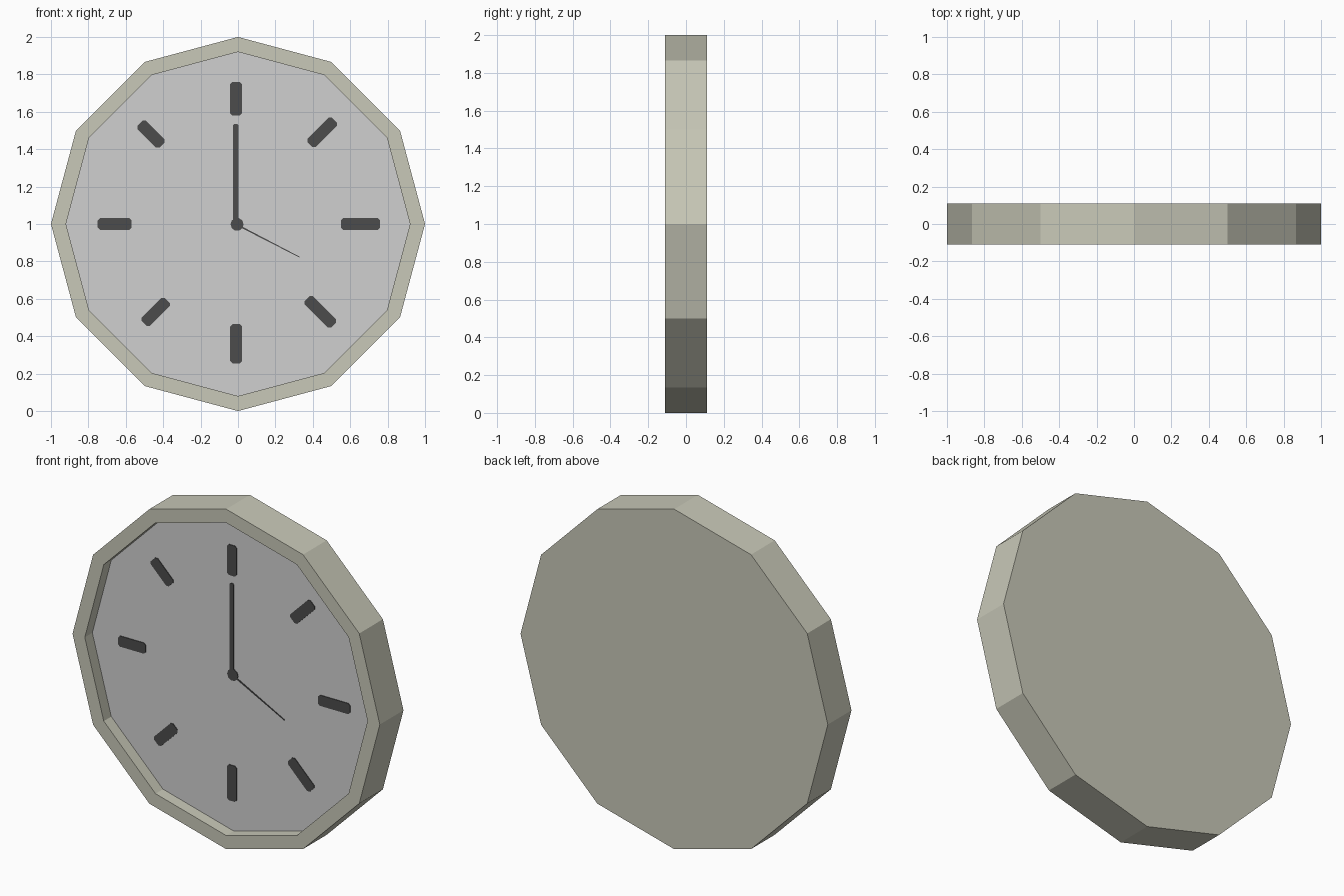
import bpy, bmesh, math

if "Cube" in bpy.data.objects:
    bpy.data.objects.remove(bpy.data.objects["Cube"])

def material(name, rgb):
    m = bpy.data.materials.new(name)
    m.diffuse_color = (*rgb, 1)
    m.use_nodes = True
    m.node_tree.nodes["Principled BSDF"].inputs["Base Color"].default_value = m.diffuse_color
    return m

BEIGE = material("beige casing", (0.58, 0.58, 0.48))
GREY = material("light grey face", (0.63, 0.63, 0.63))
DARK = material("dark grey marks", (0.072, 0.072, 0.072))

def add_object(name, bm, mats):
    bmesh.ops.recalc_face_normals(bm, faces=bm.faces)
    me = bpy.data.meshes.new(name)
    bm.to_mesh(me)
    bm.free()
    for m in mats:
        me.materials.append(m)
    ob = bpy.data.objects.new(name, me)
    bpy.context.collection.objects.link(ob)
    return ob

SIDES, CZ, FACE_Y = 12, 1.0, -0.04

# Casing: lathe-like rings from the back, round the rim, into the recessed dial
bm = bmesh.new()
rings = []
for r, y in ((1, 0.11), (1, -0.11), (0.92, -0.11), (0.92, FACE_Y)):
    rings.append([bm.verts.new((r * math.cos(math.tau * i / SIDES), y,
                                CZ + r * math.sin(math.tau * i / SIDES)))
                  for i in range(SIDES)])
for a, b in zip(rings, rings[1:]):
    for i in range(SIDES):
        j = (i + 1) % SIDES
        bm.faces.new((a[i], a[j], b[j], b[i]))
bm.faces.new(rings[0])
bm.faces.new(rings[-1]).material_index = 1
add_object("clock_casing", bm, [BEIGE, GREY])

def plate(name, points):
    """Thin plate lying on the dial, outlined by x, z points."""
    bm = bmesh.new()
    f = bm.faces.new([bm.verts.new((x, FACE_Y + 0.001, z)) for x, z in points])
    out = bmesh.ops.extrude_face_region(bm, geom=[f])["geom"]
    bmesh.ops.translate(bm, vec=(0, -0.005, 0),
                        verts=[v for v in out if isinstance(v, bmesh.types.BMVert)])
    return add_object(name, bm, [DARK])

def bar(name, x, z, length, width, degrees, c=0.012):
    """Bar with clipped corners."""
    l, w, t = length / 2, width / 2, math.radians(degrees)
    pts = [(l, w - c), (l - c, w), (c - l, w), (-l, w - c),
           (-l, c - w), (c - l, -w), (l - c, -w), (l, c - w)]
    plate(name, [(x + u * math.cos(t) - v * math.sin(t),
                  z + u * math.sin(t) + v * math.cos(t)) for u, v in pts])

# Hour marks: x, z, length, angle
for n, (x, z, length, deg) in enumerate((
        (-0.01, 1.67, 0.18, 90), (0.45, 1.49, 0.185, 45),
        (0.655, 1.0, 0.21, 0), (0.44, 0.53, 0.2, -45),
        (-0.01, 0.36, 0.21, 90), (-0.44, 0.53, 0.175, 45),
        (-0.66, 1.0, 0.18, 0), (-0.465, 1.48, 0.165, -45))):
    bar(f"hour_mark_{n}", x, z, length, 0.063, deg)

# Hands and hub
bar("minute_hand", -0.012, 1.27, 0.53, 0.028, 90, 0.006)
plate("hour_hand", [(0.02, 0.978), (0.015, 0.99), (0.33, 0.825), (0.33, 0.82)])
plate("hub", [(-0.005 + 0.035 * math.cos(math.tau * i / 10),
               0.998 + 0.035 * math.sin(math.tau * i / 10)) for i in range(10)])
